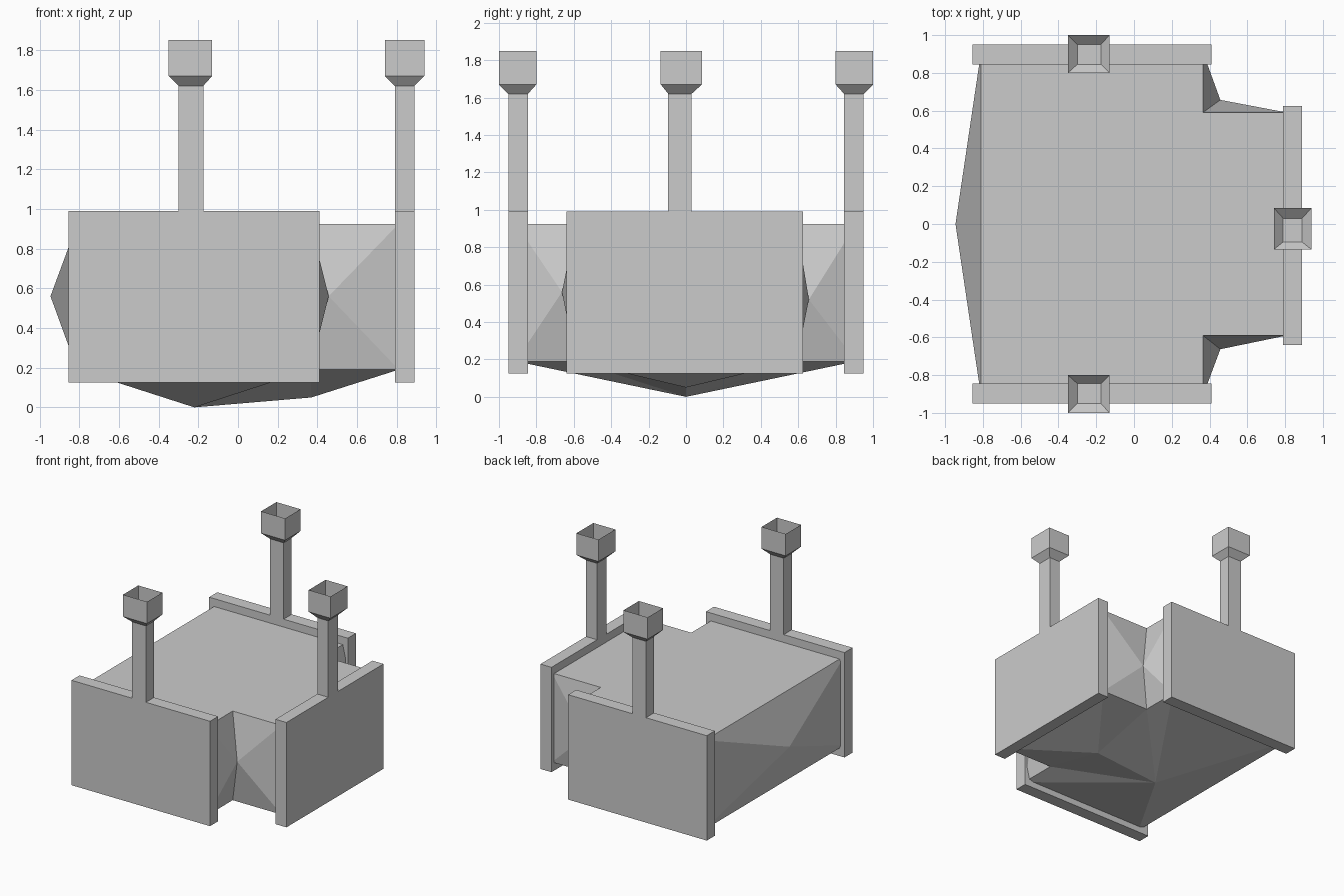
import bpy, bmesh

if "Cube" in bpy.data.objects:
    bpy.data.objects.remove(bpy.data.objects["Cube"])


def make_object(name, verts, faces):
    bm = bmesh.new()
    vs = [bm.verts.new(v) for v in verts]
    for f in faces:
        bm.faces.new([vs[i] for i in f])
    bmesh.ops.recalc_face_normals(bm, faces=bm.faces)
    mesh = bpy.data.meshes.new(name)
    bm.to_mesh(mesh)
    bm.free()
    obj = bpy.data.objects.new(name, mesh)
    bpy.context.collection.objects.link(obj)
    return obj


def ring_stack(name, rings, cap_bottom=False, cap_top=False):
    """Rectangular rings (x0, x1, y0, y1, z) joined into a tube."""
    verts, faces = [], []
    for x0, x1, y0, y1, z in rings:
        verts += [(x0, y0, z), (x1, y0, z), (x1, y1, z), (x0, y1, z)]
    for k in range(len(rings) - 1):
        for i in range(4):
            j = (i + 1) % 4
            faces.append((4*k + i, 4*k + j, 4*k + 4 + j, 4*k + 4 + i))
    if cap_bottom:
        faces.append((3, 2, 1, 0))
    if cap_top:
        n = len(verts)
        faces.append((n - 4, n - 3, n - 2, n - 1))
    return make_object(name, verts, faces)


# Side panels, each with a post and an open flared cup: panel, post and cup footprints
sides = {
    "front": ((-0.855, 0.41, -0.95, -0.845), (-0.30, -0.175, -0.95, -0.845),
              (-0.35, -0.13, -1.0, -0.80)),
    "back": ((-0.855, 0.41, 0.845, 0.95), (-0.30, -0.175, 0.845, 0.95),
             (-0.35, -0.13, 0.80, 1.0)),
    "right": ((0.79, 0.89, -0.64, 0.625), (0.79, 0.89, -0.095, 0.03),
              (0.74, 0.94, -0.135, 0.085)),
}
for side, (panel, post, cup) in sides.items():
    ring_stack(side + "_panel", [panel + (0.125,), panel + (0.99,)], True, True)
    ring_stack(side + "_post", [post + (0.99,), post + (1.62,)], cap_top=True)
    ring_stack(side + "_cup", [post + (1.62,), cup + (1.67,), cup + (1.85,)])

# Central body: T-shaped outline with walls and underside bulged to points
outline = [(-0.81, -0.91), (0.365, -0.91), (0.365, -0.59), (0.81, -0.59),
           (0.81, 0.59), (0.365, 0.59), (0.365, 0.91), (-0.81, 0.91)]
n = len(outline)
verts = [(x, y, 0.925) for x, y in outline] + [(x, y, 0.19) for x, y in outline]
verts += [(-0.945, 0, 0.56), (0.457, -0.663, 0.56), (0.457, 0.657, 0.52),
          (-0.22, 0, 0.0), (0.37, 0, 0.05)]
LEFT, NOTCH_F, NOTCH_B, KEEL_A, KEEL_B = range(2 * n, 2 * n + 5)
faces = [tuple(range(n))]
# Flat walls hidden behind the panels
for i in (0, 3, 5 + 1):
    faces.append((i, i + 1, n + i + 1, n + i))


def fan(loop, apex, closed=True):
    for k in range(len(loop) if closed else len(loop) - 1):
        faces.append((loop[k], loop[(k + 1) % len(loop)], apex))


fan([7, 0, n, n + 7], LEFT)
fan([1, 2, 3, n + 3, n + 2, n + 1], NOTCH_F)
fan([4, 5, 6, n + 6, n + 5, n + 4], NOTCH_B)
# Underside ridge
fan([n + 5, n + 6, n + 7, n, n + 1, n + 2], KEEL_A, False)
fan([n + 2, n + 3, n + 4, n + 5], KEEL_B, False)
faces += [(n + 2, KEEL_B, KEEL_A), (KEEL_B, n + 5, KEEL_A)]
make_object("body", verts, faces)
